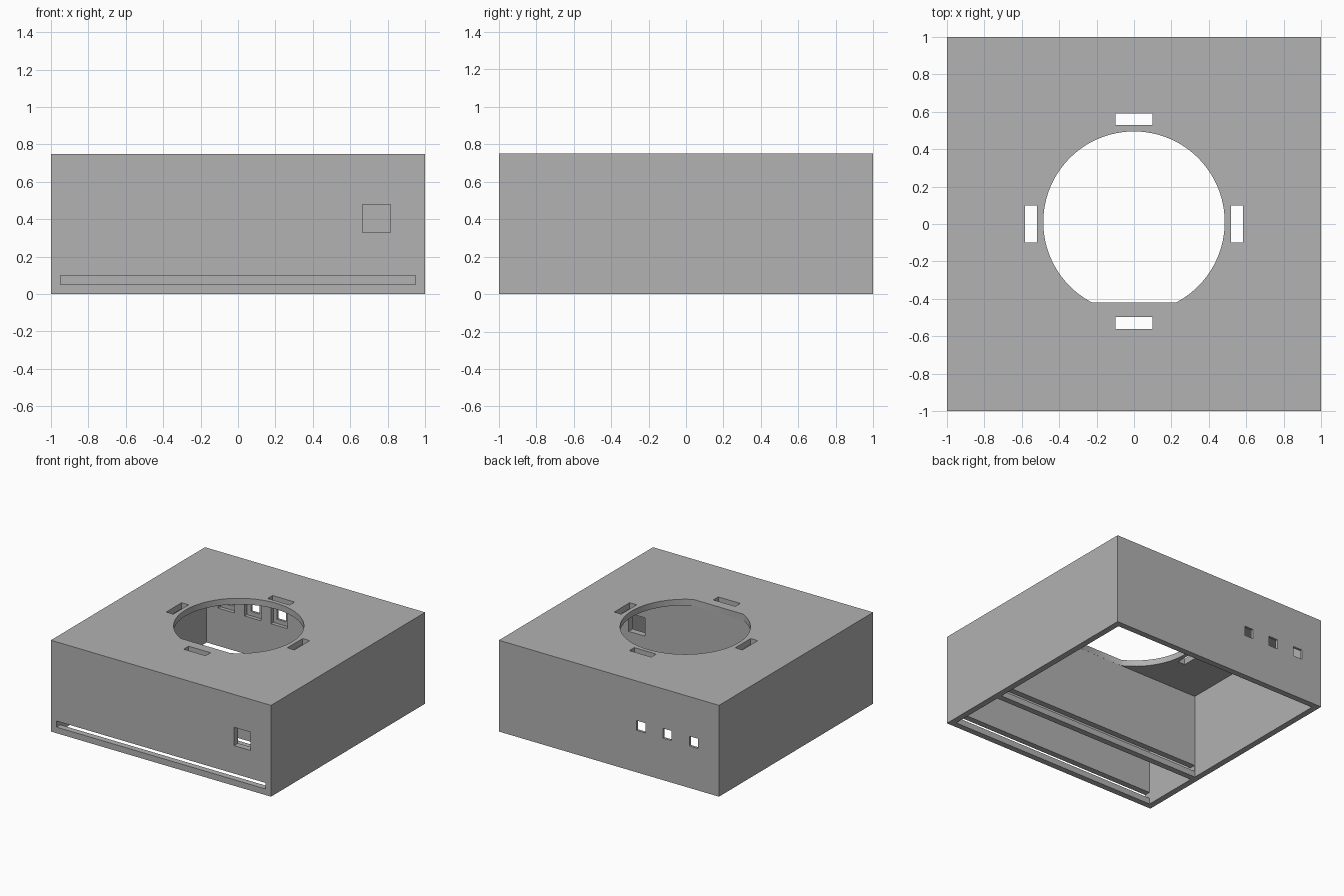
import bpy
import bmesh
from mathutils import Vector

if "Cube" in bpy.data.objects:
    bpy.data.objects.remove(bpy.data.objects["Cube"], do_unlink=True)

HEIGHT = 0.75
WALL = 0.05
INNER = 1 - WALL
DIVIDER = -0.42          # rear face of the inner divider wall

grey = bpy.data.materials.new("plain_grey")
grey.use_nodes = True
colour = (0.445, 0.445, 0.445, 1)
grey.diffuse_color = colour
grey.node_tree.nodes["Principled BSDF"].inputs["Base Color"].default_value = colour


def make_object(name, bm):
    mesh = bpy.data.meshes.new(name)
    bmesh.ops.recalc_face_normals(bm, faces=bm.faces)
    bm.to_mesh(mesh)
    bm.free()
    mesh.materials.append(grey)
    obj = bpy.data.objects.new(name, mesh)
    bpy.context.collection.objects.link(obj)
    return obj


def box(name, low, high):
    low, high = Vector(low), Vector(high)
    bm = bmesh.new()
    bmesh.ops.create_cube(bm, size=1)
    for v in bm.verts:
        v.co = (low + high) / 2 + v.co * (high - low)
    return make_object(name, bm)


def cut(target, cutter):
    cutter.hide_render = True
    mod = target.modifiers.new("cut", 'BOOLEAN')
    mod.operation = 'DIFFERENCE'
    mod.solver = 'EXACT'
    mod.object = cutter
    bpy.context.view_layer.objects.active = target
    bpy.ops.object.modifier_apply(modifier=mod.name)
    bpy.data.objects.remove(cutter, do_unlink=True)


# Outer shell
case = box("open_bottom_case", (-1, -1, 0), (1, 1, HEIGHT))

# Front and rear compartments, leaving the divider between them
for y0, y1 in ((-INNER, DIVIDER - WALL), (DIVIDER, INNER)):
    cut(case, box("compartment_cutter", (-INNER, y0, -0.1), (INNER, y1, HEIGHT - WALL)))

# Round opening in the roof, flattened along the divider
bm = bmesh.new()
bmesh.ops.create_cone(bm, cap_ends=True, segments=96, radius1=0.485, radius2=0.485, depth=0.2)
bmesh.ops.translate(bm, verts=bm.verts, vec=(0, 0.01, HEIGHT))
cut_result = bmesh.ops.bisect_plane(bm, geom=bm.verts[:] + bm.edges[:] + bm.faces[:],
                                    plane_co=(0, DIVIDER + 0.0005, 0),
                                    plane_no=(0, -1, 0), clear_outer=True)
rim = [e for e in cut_result["geom_cut"] if isinstance(e, bmesh.types.BMEdge)]
bmesh.ops.edgeloop_fill(bm, edges=rim)
cut(case, make_object("opening_cutter", bm))

# Four clip slots around the opening
for x, y, w, d in ((0, 0.56, 0.1, 0.032), (0, -0.53, 0.1, 0.032),
                   (-0.55, 0, 0.032, 0.1), (0.55, 0, 0.032, 0.1)):
    cut(case, box("clip_slot_cutter", (x - w, y - d, HEIGHT - 0.1), (x + w, y + d, HEIGHT + 0.1)))

# Long low slot and square window, both through the front wall and divider
for y0, y1 in ((-1.1, -0.9), (DIVIDER - 0.1, DIVIDER + 0.1)):
    cut(case, box("long_slot_cutter", (-0.949, y0, 0.05), (0.949, y1, 0.1)))
    cut(case, box("window_cutter", (0.665, y0, 0.33), (0.815, y1, 0.48)))

# Three small back windows with wider recesses on the inside
for x in (-0.29, -0.53, -0.77):
    for half, y0, y1 in ((0.075, 0.9, 0.98), (0.04, 0.9, 1.1)):
        cut(case, box("port_cutter", (x - half, y0, 0.385 - half), (x + half, y1, 0.385 + half)))

# Smooth the round rim, keep all corners sharp
bpy.ops.object.select_all(action='DESELECT')
case.select_set(True)
bpy.context.view_layer.objects.active = case
bpy.ops.object.shade_smooth_by_angle(angle=0.5)
